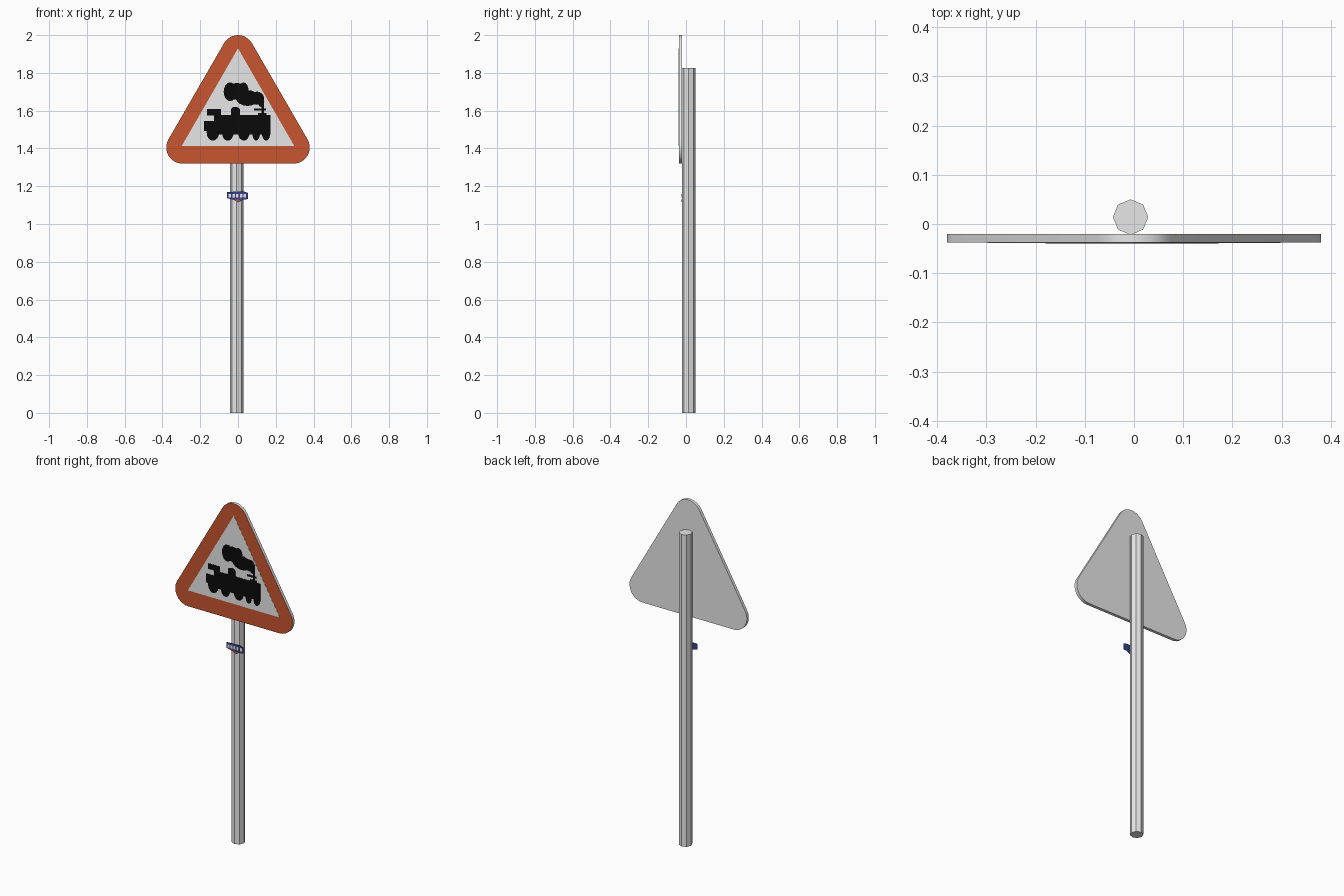
import bpy, bmesh, math
from mathutils import Vector

cube = bpy.data.objects.get("Cube")
if cube:
    bpy.data.objects.remove(cube, do_unlink=True)


def material(name, rgb):
    m = bpy.data.materials.new(name)
    m.use_nodes = True
    m.diffuse_color = (*rgb, 1)
    bsdf = next(n for n in m.node_tree.nodes if n.type == "BSDF_PRINCIPLED")
    bsdf.inputs["Base Color"].default_value = (*rgb, 1)
    return m


metal = material("light grey metal", (0.8, 0.8, 0.8))
white = material("panel white", (0.8, 0.8, 0.8))
red = material("border red", (0.58, 0.09, 0.03))
black = material("symbol black", (0.003, 0.003, 0.003))
navy = material("sticker navy", (0.035, 0.05, 0.25))


def plate(name, outlines, front, back, *mats):
    """Extrude closed x-z outlines between two depths; a second material goes on the front."""
    bm = bmesh.new()
    for pts in outlines:
        verts = [bm.verts.new((x, back, z)) for x, z in pts]
        face = bm.faces.new(verts)
        geom = bmesh.ops.extrude_face_region(bm, geom=[face])["geom"]
        for v in geom:
            if isinstance(v, bmesh.types.BMVert):
                v.co.y = front
    bmesh.ops.recalc_face_normals(bm, faces=bm.faces)
    if len(mats) > 1:
        for f in bm.faces:
            f.material_index = int(f.normal.y < -0.9)
    mesh = bpy.data.meshes.new(name)
    bm.to_mesh(mesh)
    bm.free()
    for m in mats:
        mesh.materials.append(m)
    ob = bpy.data.objects.new(name, mesh)
    bpy.context.collection.objects.link(ob)
    return ob


def box(x0, x1, z0, z1):
    return [(x0, z0), (x1, z0), (x1, z1), (x0, z1)]


def ellipse(x, z, rx, rz, n=16):
    return [(x + rx * math.cos(math.tau * i / n), z + rz * math.sin(math.tau * i / n))
            for i in range(n)]


# Octagonal post
bpy.ops.mesh.primitive_cylinder_add(vertices=8, radius=0.036, depth=1.825,
                                    location=(-0.007, 0.014, 0.9125))
post = bpy.context.object
post.name = "post"
post.data.materials.append(metal)

# Rounded triangular panel, red on its front face
R, STEPS = 0.085, 10
outline = []
for cx, cz, start in ((0.295, 1.405, -90), (0, 1.915, 30), (-0.295, 1.405, 150)):
    for i in range(STEPS + 1):
        a = math.radians(start + 120 * i / STEPS)
        outline.append((cx + R * math.cos(a), cz + R * math.sin(a)))
panel = plate("sign_panel", [outline], -0.038, -0.02, metal, red)
bpy.context.view_layer.objects.active = panel
bpy.ops.object.select_all(action="DESELECT")
panel.select_set(True)
bpy.ops.object.shade_smooth_by_angle(angle=math.radians(35))

# White inner triangle
plate("white_triangle", [[(-0.298, 1.413), (0.298, 1.413), (0, 1.93)]], -0.039, -0.038, white)

# Steam engine symbol
engine = [
    box(-0.165, -0.09, 1.575, 1.608),    # cab roof
    box(-0.127, -0.09, 1.50, 1.58),      # cab pillar
    box(-0.18, -0.127, 1.492, 1.545),    # coal bunker
    box(-0.127, 0.172, 1.50, 1.577),     # boiler
    box(-0.165, 0.172, 1.475, 1.51),     # frame
    box(-0.037, 0.01, 1.57, 1.61),       # dome
    ellipse(-0.014, 1.608, 0.022, 0.012),
    box(0.125, 0.138, 1.57, 1.67),       # chimney
    box(0.085, 0.148, 1.60, 1.612),      # chimney rim
    box(0.105, 0.15, 1.575, 1.588),      # chimney foot
]
for x, rx in ((-0.133, 0.033), (-0.054, 0.031), (0.031, 0.031), (0.096, 0.021), (0.149, 0.023)):
    engine.append(ellipse(x, 1.485, rx, 0.044))
plate("engine_symbol", engine, -0.04, -0.039, black)

# Smoke cloud made of overlapping puffs
puffs = [ellipse(x, z, rx, rz) for x, z, rx, rz in (
    (-0.042, 1.70, 0.034, 0.05), (-0.005, 1.702, 0.05, 0.045), (0.03, 1.695, 0.028, 0.055),
    (0.05, 1.667, 0.06, 0.042), (0.1, 1.666, 0.038, 0.035), (0.122, 1.65, 0.017, 0.03))]
plate("smoke_symbol", puffs, -0.04, -0.039, black)

# Small sticker on the post: pointed navy plate, pale bars and a red tip
plate("sticker", [[(-0.058, 1.137), (-0.022, 1.128), (0, 1.113), (0.025, 1.128), (0.053, 1.132),
                   (0.053, 1.165), (0.03, 1.172), (-0.058, 1.17)]], -0.025, -0.023, navy)
bars = [box(-0.05 + 0.02 * i, -0.037 + 0.02 * i, 1.14, 1.16) for i in range(5)]
plate("sticker_bars", bars, -0.026, -0.025, white)
plate("sticker_tip", [[(-0.02, 1.131), (0, 1.116), (0.022, 1.131)]], -0.026, -0.025, red)
